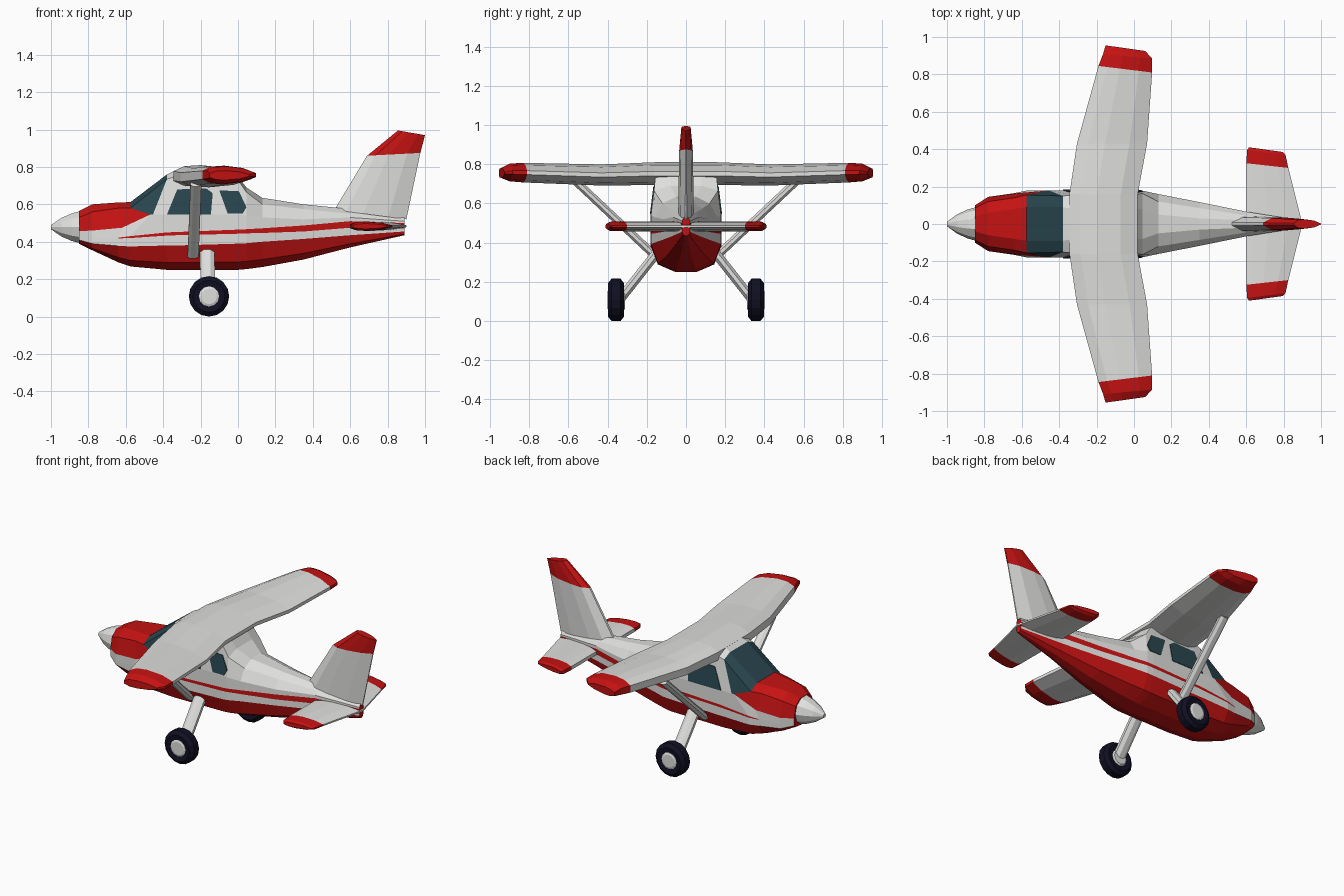
import bpy, bmesh, math
from mathutils import Vector

if "Cube" in bpy.data.objects:
    bpy.data.objects.remove(bpy.data.objects["Cube"])


def material(name, rgb):
    m = bpy.data.materials.new(name)
    m.use_nodes = True
    m.diffuse_color = (*rgb, 1)
    m.node_tree.nodes["Principled BSDF"].inputs["Base Color"].default_value = (*rgb, 1)
    return m


WHITE, RED, GLASS, TYRE = range(4)
MATERIALS = [
    material("white paint", (0.74, 0.74, 0.73)),
    material("red paint", (0.56, 0.006, 0.006)),
    material("dark glass", (0.022, 0.062, 0.078)),
    material("tyre rubber", (0.005, 0.005, 0.017)),
]


def loft(name, rings, rule=lambda band, row: WHITE, mirror=False):
    """Skin closed rings of points; rule gives the colour of each face."""
    bm = bmesh.new()
    loops = [[bm.verts.new(p) for p in ring] for ring in rings]
    n = len(loops[0])
    for i in range(len(loops) - 1):
        a, b = loops[i], loops[i + 1]
        for j in range(n):
            k = (j + 1) % n
            bm.faces.new((a[j], a[k], b[k], b[j])).material_index = rule(i, j)
    bm.faces.new(loops[0]).material_index = rule(0, 0)
    bm.faces.new(loops[-1]).material_index = rule(len(loops) - 2, 0)
    bmesh.ops.recalc_face_normals(bm, faces=bm.faces)
    mesh = bpy.data.meshes.new(name)
    bm.to_mesh(mesh)
    bm.free()
    for m in MATERIALS:
        mesh.materials.append(m)
    obj = bpy.data.objects.new(name, mesh)
    bpy.context.collection.objects.link(obj)
    if mirror:
        mod = obj.modifiers.new("Mirror", "MIRROR")
        mod.use_axis = (False, True, False)
    return obj


def foil(lead, trail, thick, nose=0.45, tail=0.2):
    """Wing section from leading to trailing point, thickened along a vector."""
    lead, trail, thick = Vector(lead), Vector(trail), Vector(thick)
    half = [(0, nose), (0.16, 0.9), (0.4, 1), (0.75, 0.75), (1, tail)]
    upper = [lead.lerp(trail, t) + thick * h for t, h in half]
    lower = [lead.lerp(trail, t) - thick * h for t, h in half]
    return upper + lower[::-1]


def lathe(axis, centre, profile, sides):
    """Rings of a turned part; profile holds (position along axis, radius)."""
    rings = []
    for along, r in profile:
        ring = []
        for s in range(sides):
            a = math.tau * s / sides
            u, v = r * math.cos(a), r * math.sin(a)
            off = (along, u, v) if axis == "x" else (u, along, v)
            ring.append(Vector(centre) + Vector(off))
        rings.append(ring)
    return rings


def bar(start, end, chord, thick, sides=8):
    """Rings of a streamlined bar lying in the y-z plane."""
    start, end = Vector(start), Vector(end)
    side = (end - start).cross(Vector((1, 0, 0))).normalized()
    angles = [math.tau * (s + 0.5) / sides for s in range(sides)]
    return [[p + Vector((chord * math.cos(a), 0, 0)) + side * thick * math.sin(a)
             for a in angles] for p in (start, end)]


# Fuselage: the rows follow the paint lines
# x, width, belly, red edge, stripe low, stripe high, sill, shoulder, top,
# shoulder width, top width, sill x
stations = [
    (-.85, .10, .39, .41, .42, .425, .457, .53, .565, .085, .04, -.85),
    (-.78, .145, .355, .39, .415, .42, .46, .56, .60, .12, .06, -.78),
    (-.64, .165, .29, .378, .418, .422, .475, .58, .61, .14, .08, -.62),
    (-.575, .178, .268, .375, .42, .43, .545, .58, .612, .155, .09, -.47),
    (-.38, .18, .25, .38, .433, .45, .545, .735, .76, .15, .09, -.455),
    (-.33, .18, .25, .38, .435, .452, .545, .75, .785, .155, .08, -.33),
    (0, .18, .25, .39, .443, .465, .545, .73, .75, .157, .08, 0),
    (.045, .178, .254, .392, .445, .467, .54, .665, .69, .163, .08, .045),
    (.13, .16, .265, .40, .447, .472, .53, .60, .635, .12, .05, .13),
    (.35, .117, .305, .415, .455, .487, .52, .575, .60, .085, .03, .35),
    (.6, .066, .37, .435, .475, .51, .53, .55, .575, .045, .02, .6),
    (.89, .02, .435, .455, .47, .50, .51, .52, .53, .015, .008, .89),
]
body = []
for x, w, belly, red, low, high, sill, shoulder, top, ws, wt, sx in stations:
    half = [(x, .3 * w, belly), (x, .8 * w, belly + .3 * (red - belly)), (x, w, red),
            (x, w, low), (x, w, high), (sx, w, sill), (x, ws, shoulder), (x, wt, top)]
    body.append(half + [(px, -py, pz) for px, py, pz in reversed(half)])


def body_paint(band, row):
    row = 0 if row == 15 else min(row, 14 - row)
    if row < 2 or (row == 3 and band >= 2):
        return RED
    if row >= 5 and band <= 3:
        return GLASS if band == 3 else RED
    return WHITE


loft("fuselage", body, body_paint)

# Spinner on the nose
loft("spinner", lathe("x", (0, 0, .478),
     [(-1, .012), (-.945, .052), (-.89, .077), (-.845, .09)], 10))


# Cabin side windows, thin plates on the sloping cabin wall
def window(name, outline):
    def plate(out):
        return [(x, .18 - .122 * (z - .545) + out, z) for x, z in outline]
    loft(name, [plate(-.004), plate(.004)], lambda b, r: GLASS, True)


window("front_side_windows", [(-.38, .545), (-.325, .68), (-.17, .685), (-.135, .66), (-.145, .545)])
window("rear_side_windows", [(-.055, .55), (-.1, .675), (.005, .67), (.045, .585), (.025, .55)])


# Wing with red tips: leading x, y, trailing x, y, height, half thickness
wing = [(-.345, 0, .02, 0, .752, .058), (-.345, .16, .02, .16, .752, .058),
        (-.305, .43, .07, .43, .745, .054), (-.19, .845, .097, .81, .757, .05),
        (-.165, .91, .097, .885, .758, .045), (-.152, .955, .06, .925, .755, .025)]
loft("wing", [foil((a, b, z), (c, d, z), (0, 0, t)) for a, b, c, d, z, t in wing],
     lambda band, row: RED if band >= 3 else WHITE, True)

# Tailplane with red tips
stab = [(.6, 0, .9, 0, .025), (.6, .325, .825, .3, .025), (.605, .395, .81, .37, .024),
        (.615, .41, .795, .385, .014)]
loft("tailplane", [foil((a, b, .483), (c, d, .483), (0, 0, t)) for a, b, c, d, t in stab],
     lambda band, row: RED if band >= 1 else WHITE, True)

# Fin with red top
fin = [(.515, .57, .9, .52, .04), (.69, .86, .975, .875, .035), (.855, .995, 1, .97, .024)]
loft("fin", [foil((a, 0, b), (c, 0, d), (0, t, 0), .2, .1) for a, b, c, d, t in fin],
     lambda band, row: RED if band == 1 else WHITE)

# Wing struts and landing gear
loft("wing_struts", bar((-.24, .15, .325), (-.225, .56, .71), .032, .022), mirror=True)
loft("gear_legs", bar((-.165, .14, .36), (-.16, .345, .10), .042, .026), mirror=True)

hub = (-.155, 0, .108)
loft("tyres", lathe("y", hub, [(.32, .06), (.316, .085), (.334, .108), (.38, .108),
     (.398, .085), (.394, .06)], 16), lambda b, r: TYRE, True)
loft("wheel_hubs", lathe("y", hub, [(.31, .045), (.318, .054), (.396, .054), (.401, .042)], 12),
     mirror=True)
